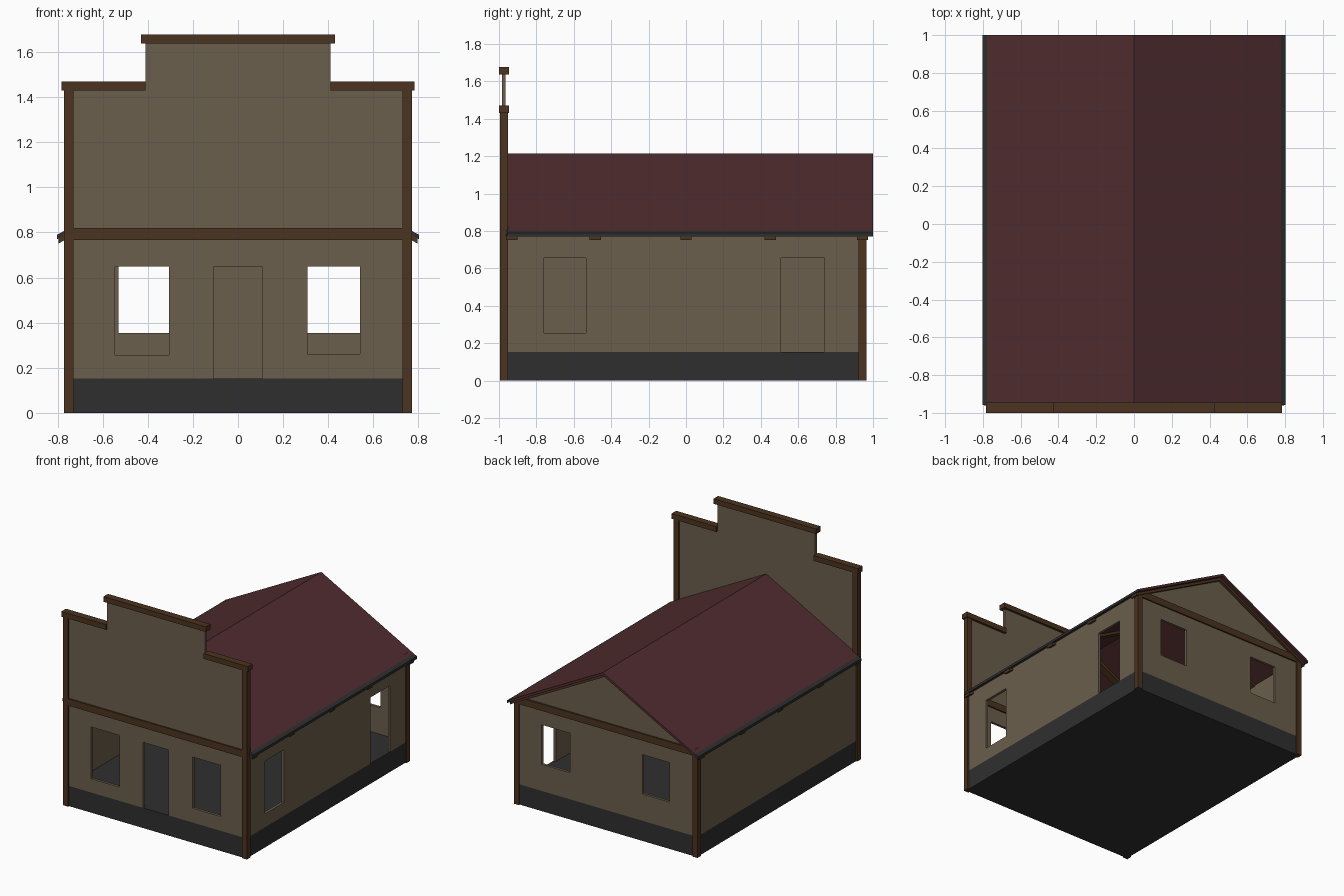
import bpy
import bmesh

cube = bpy.data.objects.get("Cube")
if cube:
    bpy.data.objects.remove(cube, do_unlink=True)


def material(name, rgb):
    m = bpy.data.materials.new(name)
    m.use_nodes = True
    m.diffuse_color = (*rgb, 1)
    m.node_tree.nodes["Principled BSDF"].inputs["Base Color"].default_value = (*rgb, 1)
    return m


TAN = material("tan boards", (0.147, 0.112, 0.072))
BROWN = material("brown timber", (0.070, 0.033, 0.014))
RED = material("dark red roofing", (0.080, 0.025, 0.028))
GREY = material("charcoal stone", (0.028, 0.028, 0.028))


def prism(name, profile, axis, lo, hi, mat):
    """Extrude a profile, (x, z) along y or (y, z) along x, from lo to hi."""
    def place(p, t):
        return (p[0], t, p[1]) if axis == "y" else (t, p[0], p[1])
    bm = bmesh.new()
    near = [bm.verts.new(place(p, lo)) for p in profile]
    far = [bm.verts.new(place(p, hi)) for p in profile]
    bm.faces.new(near)
    bm.faces.new(far[::-1])
    n = len(profile)
    for i in range(n):
        j = (i + 1) % n
        bm.faces.new((near[i], far[i], far[j], near[j]))
    bmesh.ops.recalc_face_normals(bm, faces=bm.faces)
    mesh = bpy.data.meshes.new(name)
    bm.to_mesh(mesh)
    bm.free()
    mesh.materials.append(mat)
    obj = bpy.data.objects.new(name, mesh)
    bpy.context.collection.objects.link(obj)
    return obj


def box(name, x, y, z, mat):
    profile = [(x[0], z[0]), (x[1], z[0]), (x[1], z[1]), (x[0], z[1])]
    return prism(name, profile, "y", y[0], y[1], mat)


def cut(wall, openings):
    """Cut box-shaped openings through a wall."""
    for x, y, z in openings:
        cutter = box("opening_cutter", x, y, z, TAN)
        mod = wall.modifiers.new("opening", "BOOLEAN")
        mod.operation = "DIFFERENCE"
        mod.solver = "EXACT"
        mod.object = cutter
        bpy.context.view_layer.objects.active = wall
        bpy.ops.object.modifier_apply(modifier=mod.name)
        bpy.data.objects.remove(cutter, do_unlink=True)


FRONT, BACK, SIDE = -0.974, 0.943, 0.75   # wall centre planes
T, P = 0.01, 0.021                        # half wall, half post
BASE, RIDGE, SLOPE = 0.153, 1.215, 0.53


def roof_z(x, drop=0):
    return RIDGE - SLOPE * abs(x) - drop


# Foundation and floor
box("foundation", (-SIDE - T, SIDE + T), (FRONT - T, BACK + T), (0, BASE), GREY)

# Stepped false front with door and windows
half = [(SIDE, BASE), (SIDE, 1.45), (0.41, 1.45), (0.41, 1.66)]
outline = half + [(-x, z) for x, z in reversed(half)]
front = prism("front_wall", outline, "y", FRONT - T, FRONT + T, TAN)
span = (FRONT - 0.1, FRONT + 0.1)
cut(front, [((-0.108, 0.107), span, (0.1, 0.65)),
            ((-0.545, -0.305), span, (0.257, 0.65)),
            ((0.308, 0.542), span, (0.262, 0.65))])

# Rear gable wall with two windows
gable = [(-SIDE, BASE), (SIDE, BASE), (SIDE, roof_z(SIDE, 0.022)),
         (0, roof_z(0, 0.022)), (-SIDE, roof_z(SIDE, 0.022))]
back = prism("back_wall", gable, "y", BACK - T, BACK + T, TAN)
span = (BACK - 0.1, BACK + 0.1)
cut(back, [((-0.53, -0.3), span, (0.355, 0.655)),
           ((0.305, 0.545), span, (0.355, 0.655))])

# Side walls, the left one with a window and a door
for s, name in ((1, "left"), (-1, "right")):
    wall = box(name + "_wall", (s * SIDE - T, s * SIDE + T), (FRONT, BACK),
               (BASE, roof_z(SIDE, 0.026)), TAN)
    if s > 0:
        span = (SIDE - 0.1, SIDE + 0.1)
        cut(wall, [(span, (-0.76, -0.535), (0.255, 0.655)),
                   (span, (0.505, 0.74), (0.1, 0.655))])

# Corner posts and lower parapet caps
for s, name in ((1, "left"), (-1, "right")):
    px = (s * SIDE - P, s * SIDE + P)
    box(name + "_front_post", px, (FRONT - P, FRONT + P), (0, 1.44), BROWN)
    box(name + "_back_post", px, (BACK - P, BACK + P), (0, roof_z(SIDE, 0.026)), BROWN)
    box(name + "_parapet_cap", sorted((s * 0.41, s * 0.783)),
        (-1.0, -0.946), (1.43, 1.47), BROWN)
box("top_parapet_cap", (-0.43, 0.43), (-1.0, -0.946), (1.638, 1.677), BROWN)

# Horizontal bands at ceiling height
for y, name in ((FRONT, "front_band"), (BACK, "back_band")):
    box(name, (-SIDE, SIDE), (y - P, y + P), (0.767, 0.819), BROWN)


def slope_profile(s, x0, x1, top, bottom):
    return [(s * x0, roof_z(x0, top)), (s * x1, roof_z(x1, top)),
            (s * x1, roof_z(x1, bottom)), (s * x0, roof_z(x0, bottom))]


# Roof slopes, eave edging and rafters with exposed tails
for s, name in ((1, "left"), (-1, "right")):
    prism(name + "_roof", slope_profile(s, 0, 0.777, 0, 0.02), "y", -0.962, 1.0, RED)
    prism(name + "_eave_edge", slope_profile(s, 0.777, 0.803, 0, 0.02), "y",
          -0.957, 1.0, GREY)
    for i, y in enumerate((-0.932, -0.485, 0.0, 0.45, BACK)):
        prism(f"{name}_rafter_{i + 1}", slope_profile(s, 0, 0.795, 0.02, 0.042), "y",
              y - 0.03, y + 0.03, BROWN)
